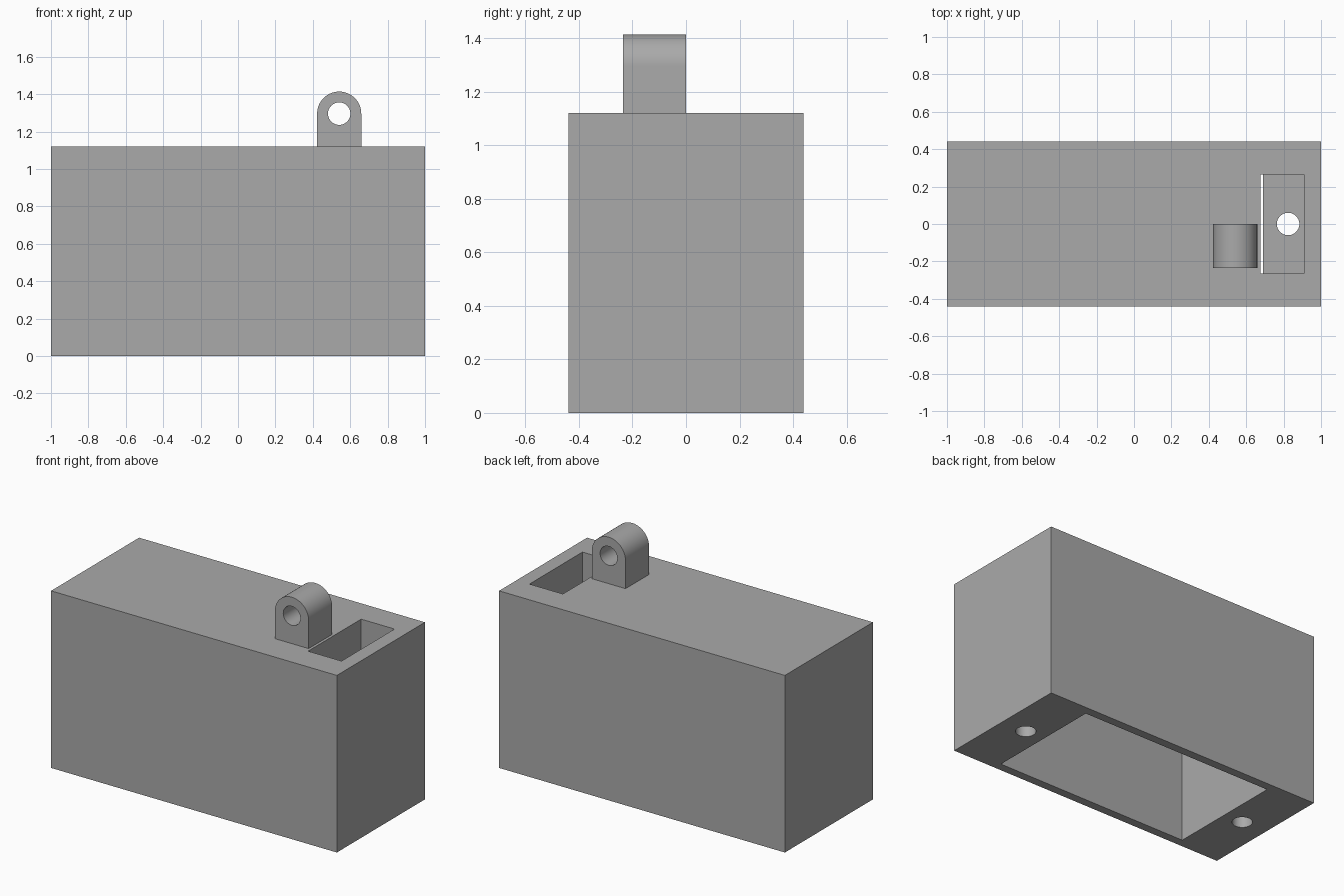
import bpy
import bmesh
from math import cos, sin, pi, radians

cube = bpy.data.objects.get("Cube")
if cube:
    bpy.data.objects.remove(cube, do_unlink=True)

LENGTH, DEPTH, HEIGHT = 2.0, 0.88, 1.12

grey = bpy.data.materials.new("plain grey")
grey.use_nodes = True
grey.diffuse_color = (0.4, 0.4, 0.4, 1)
grey.node_tree.nodes["Principled BSDF"].inputs["Base Color"].default_value = grey.diffuse_color


def finish(bm, name):
    bmesh.ops.recalc_face_normals(bm, faces=bm.faces)
    mesh = bpy.data.meshes.new(name)
    bm.to_mesh(mesh)
    bm.free()
    mesh.materials.append(grey)
    obj = bpy.data.objects.new(name, mesh)
    bpy.context.collection.objects.link(obj)
    return obj


def block(name, low, high):
    bm = bmesh.new()
    bmesh.ops.create_cube(bm, size=1)
    for v in bm.verts:
        v.co = [lo + (c + 0.5) * (hi - lo) for c, lo, hi in zip(v.co, low, high)]
    return finish(bm, name)


def prism(name, outline, offset):
    bm = bmesh.new()
    face = bm.faces.new([bm.verts.new(p) for p in outline])
    result = bmesh.ops.extrude_face_region(bm, geom=[face], use_keep_orig=True)
    moved = [g for g in result["geom"] if isinstance(g, bmesh.types.BMVert)]
    bmesh.ops.translate(bm, verts=moved, vec=offset)
    return finish(bm, name)


def arc(radius, turn, steps):
    return [(radius * cos(turn * i / steps), radius * sin(turn * i / steps)) for i in range(steps + 1)]


def cut(target, cutter):
    mod = target.modifiers.new(cutter.name, "BOOLEAN")
    mod.operation, mod.solver, mod.object = "DIFFERENCE", "EXACT", cutter
    bpy.context.view_layer.objects.active = target
    bpy.ops.object.modifier_apply(modifier=mod.name)
    bpy.data.objects.remove(cutter, do_unlink=True)


# Housing, hollow from below, with an open pocket in the top
housing = block("housing", (-LENGTH / 2, -DEPTH / 2, 0), (LENGTH / 2, DEPTH / 2, HEIGHT))
cut(housing, block("cavity", (-0.69, -0.385, -0.1), (0.69, 0.385, 0.88)))
cut(housing, block("pocket", (0.676, -0.265, 0.15), (0.91, 0.265, HEIGHT + 0.1)))

# Screw holes in the underside: one meets the pocket, the other is blind
circle = arc(0.06, 2 * pi, 48)[:-1]
for x in (-0.824, 0.824):
    hole = prism("screw_hole", [(x + u, v, -0.1) for u, v in circle], (0, 0, 0.4))
    cut(housing, hole)

# Rounded lug with a cross hole
LUG_X, LUG_Z = 0.541, 1.296
profile = [(-0.118, HEIGHT - LUG_Z), (0.118, HEIGHT - LUG_Z)] + arc(0.118, pi, 32)
lug = prism("lug", [(LUG_X + u, -0.235, LUG_Z + v) for u, v in profile], (0, 0.235, 0))
cut(lug, prism("pin_hole", [(LUG_X + u, -0.4, LUG_Z + v) for u, v in circle], (0, 0.6, 0)))

# Smooth the round walls, keep the edges sharp
bpy.ops.object.select_all(action="DESELECT")
for obj in (housing, lug):
    obj.select_set(True)
bpy.context.view_layer.objects.active = lug
bpy.ops.object.shade_smooth_by_angle(angle=radians(30))
